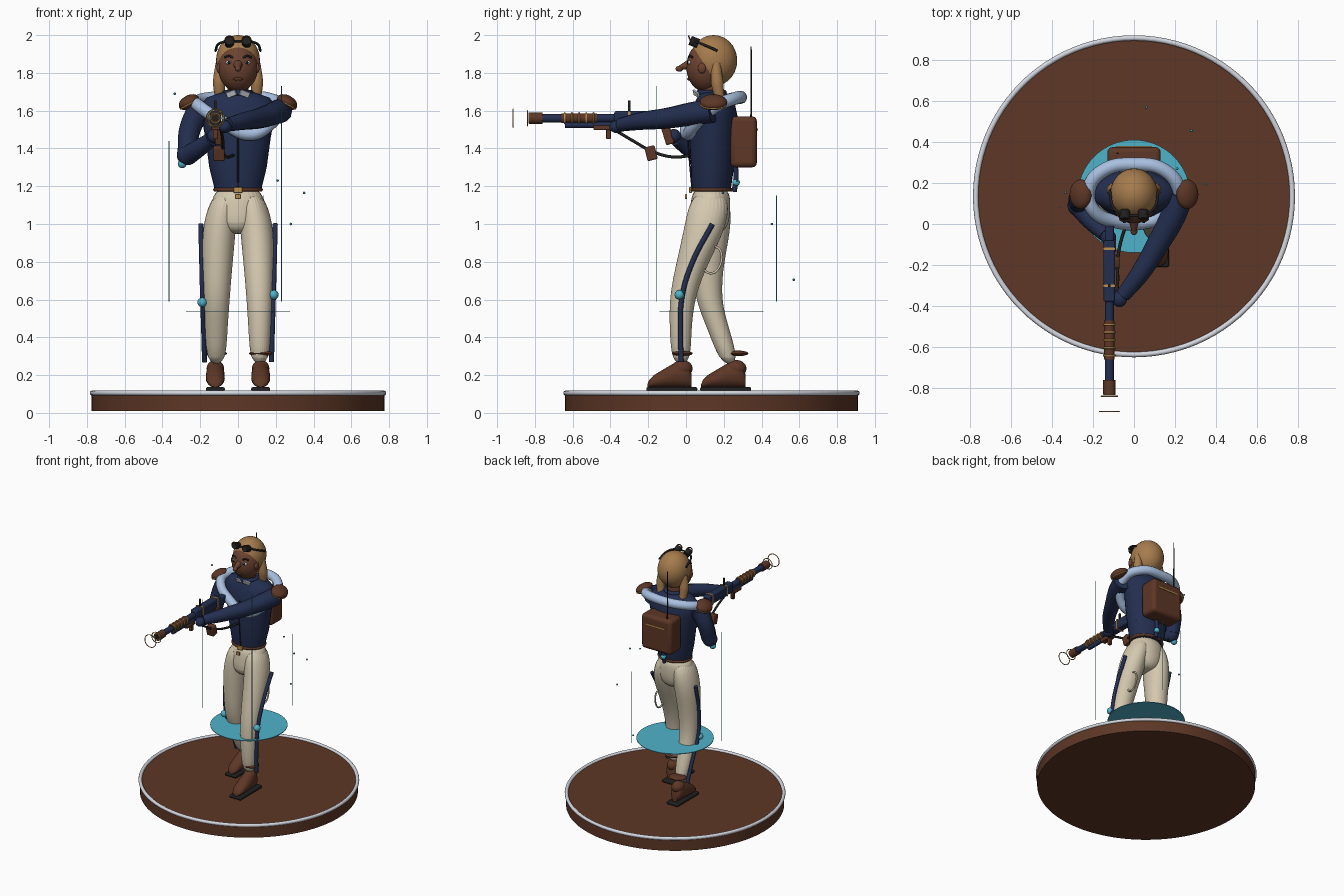
import bpy, bmesh, math
from mathutils import Vector

cube = bpy.data.objects.get("Cube")
if cube:
    bpy.data.objects.remove(cube, do_unlink=True)


def material(name, r, g, b):
    m = bpy.data.materials.new(name)
    m.use_nodes = True
    m.diffuse_color = (r, g, b, 1)
    node = next(n for n in m.node_tree.nodes if n.type == 'BSDF_PRINCIPLED')
    node.inputs["Base Color"].default_value = (r, g, b, 1)
    node.inputs["Roughness"].default_value = 0.7
    return m


NAVY = material("navy", .017, .028, .08)
CREAM = material("cream", .66, .58, .43)
BROWN = material("leather brown", .11, .038, .019)
SKIN = material("skin", .15, .056, .03)
HAIR = material("tan hair", .38, .2, .075)
CYAN = material("cyan", .08, .45, .6)
BLUE = material("pale blue", .4, .53, .75)
WHITE = material("silver white", .66, .68, .74)
GOLD = material("gold", .5, .28, .08)
BLACK = material("black", .015, .014, .014)


def finish(name, mat):
    ob = bpy.context.object
    ob.name = name
    ob.data.materials.clear()
    ob.data.materials.append(mat)
    bpy.ops.object.shade_smooth_by_angle(angle=math.radians(40))
    return ob


def ball(name, mat, loc, size, rot=(0, 0, 0), seg=32):
    bpy.ops.mesh.primitive_uv_sphere_add(segments=seg, ring_count=seg // 2, location=loc, rotation=rot)
    bpy.context.object.scale = size if isinstance(size, tuple) else (size,) * 3
    return finish(name, mat)


def box(name, mat, loc, size, bevel=0, rot=(0, 0, 0)):
    bpy.ops.mesh.primitive_cube_add(size=1, location=loc, rotation=rot)
    bpy.context.object.scale = size
    bpy.ops.object.transform_apply(location=False, rotation=False, scale=True)
    if bevel:
        mod = bpy.context.object.modifiers.new("round", 'BEVEL')
        mod.width, mod.segments = bevel, 3
    return finish(name, mat)


def rod(name, mat, a, b, r, r2=None, sides=24):
    a, b = Vector(a), Vector(b)
    bpy.ops.mesh.primitive_cone_add(vertices=sides, radius1=r, radius2=r if r2 is None else r2,
                                    depth=(b - a).length, location=(a + b) / 2,
                                    rotation=(b - a).to_track_quat('Z', 'Y').to_euler())
    return finish(name, mat)


def ring(name, mat, loc, r, thick, rot=(0, 0, 0), seg=48):
    bpy.ops.mesh.primitive_torus_add(location=loc, rotation=rot, major_radius=r, minor_radius=thick,
                                     major_segments=seg, minor_segments=10)
    return finish(name, mat)


def tube(name, mat, pts, radii, closed=False):
    """Smooth round tube through points, with one radius or a radius per point."""
    cu = bpy.data.curves.new(name, 'CURVE')
    cu.dimensions, cu.bevel_depth, cu.bevel_resolution = '3D', 1, 4
    cu.resolution_u, cu.use_fill_caps = 8, True
    sp = cu.splines.new('BEZIER')
    sp.bezier_points.add(len(pts) - 1)
    sp.use_cyclic_u = closed
    for i, (bp, p) in enumerate(zip(sp.bezier_points, pts)):
        bp.co = p
        bp.radius = radii[i] if isinstance(radii, list) else radii
        bp.handle_left_type = bp.handle_right_type = 'AUTO'
    ob = bpy.data.objects.new(name, cu)
    bpy.context.collection.objects.link(ob)
    bpy.ops.object.select_all(action='DESELECT')
    ob.select_set(True)
    bpy.context.view_layer.objects.active = ob
    bpy.ops.object.convert(target='MESH')
    return finish(name, mat)


def loft(name, mat, rows, along='Z', n=28):
    """Ellipse sections: (centre, radius across x, radius on the third axis), then smoothed."""
    bm, loops = bmesh.new(), []
    for c, rx, rt in rows:
        loop = []
        for k in range(n):
            t = 2 * math.pi * k / n
            off = (rx * math.cos(t), rt * math.sin(t), 0) if along == 'Z' else (rx * math.cos(t), 0, rt * math.sin(t))
            loop.append(bm.verts.new(Vector(c) + Vector(off)))
        loops.append(loop)
    for a, b in zip(loops, loops[1:]):
        for k in range(n):
            bm.faces.new((a[k], a[(k + 1) % n], b[(k + 1) % n], b[k]))
    bm.faces.new(loops[0])
    bm.faces.new(loops[-1])
    bmesh.ops.recalc_face_normals(bm, faces=bm.faces)
    me = bpy.data.meshes.new(name)
    bm.to_mesh(me)
    bm.free()
    ob = bpy.data.objects.new(name, me)
    bpy.context.collection.objects.link(ob)
    bpy.ops.object.select_all(action='DESELECT')
    ob.select_set(True)
    bpy.context.view_layer.objects.active = ob
    return finish(name, mat)


# Display base with pale rim, hovering disc and thin light posts
CY = .135
rod("base", BROWN, (0, CY, .01), (0, CY, .105), .775, sides=96)
ring("base_rim", WHITE, (0, CY, .105), .772, .013, seg=96)
rod("hover_disc", CYAN, (0, CY, .533), (0, CY, .538), .275, sides=64)
for angle, top in ((-51.6, 1.73), (188.4, 1.44), (68.4, 1.15)):
    x, y = .37 * math.cos(math.radians(angle)), CY + .37 * math.sin(math.radians(angle))
    rod("light_post", CYAN, (x, y, .59), (x, y, top), .0025, sides=8)
for p in ((.28, .455, 1), (.06, .57, .705), (.35, .195, 1.165), (-.335, .155, 1.69), (.21, .27, 1.23)):
    ball("spark", CYAN, p, .007, seg=8)

# Legs, side stripes, knee beads, ankle rings and shoes
front_leg = ((1.0, .11), (.8, .035), (.62, -.02), (.45, -.03), (.25, -.025))
back_leg = ((1.0, .13), (.8, .115), (.6, .115), (.45, .17), (.25, .235))
for side, s, leg, heel, anklet in (("left", 1, front_leg, .03, -.02), ("right", -1, back_leg, .315, .275)):
    sizes = ((.1, .092, .115), (.108, .08, .085), (.113, .069, .068), (.115, .06, .058), (.115, .05, .05))
    rows = [((s * .062, .13, 1.18), .065, .1)]
    rows += [((s * cx, y, z), rx, ry) for (z, y), (cx, rx, ry) in zip(leg, sizes)]
    trouser = loft(side + "_trouser_leg", CREAM, rows)
    trouser.modifiers.new("smooth", 'SUBSURF').levels = 2
    stripe = [(s * (.197 - .02 * i / 4), y + .03 * (i == 0), z + .02 * (i == 4)) for i, (z, y) in enumerate(leg)]
    tube(side + "_leg_stripe", NAVY, stripe, .0135)
    ball(side + "_knee_bead", CYAN, (s * .19, leg[2][1] - .015, .605 + s * .02), .025)
    ball(side + "_ankle_ring", BROWN, (s * .122, anklet, .315), (.064, .055, .015))
    x = s * .12
    loft(side + "_shoe", BROWN, [((x, heel + dy, .135 + h / 2), w, h / 2) for dy, h, w in (
        (0, .07, .025), (-.015, .115, .04), (-.05, .14, .047), (-.09, .13, .049),
        (-.15, .095, .05), (-.2, .065, .043), (-.225, .04, .03), (-.235, .015, .01))], along='Y')
    ball(side + "_ankle", BROWN, (x, heel - .05, .235), (.046, .055, .045))
    box(side + "_sole", BLACK, (x, heel - .105, .125), (.1, .27, .022), .008)
seat = loft("trouser_hips", CREAM, [((0, .133, 1.2), .122, .098), ((0, .13, 1.1), .145, .107),
                                   ((0, .12, 1.0), .13, .11), ((0, .12, .945), .06, .07)])
seat.modifiers.new("smooth", 'SUBSURF').levels = 2
tube("hanging_loop", CREAM, [(.135, .155, .88), (.135, .1, .755), (.135, .16, .75)], .006, True)

# Jacket, belt, buckle and collar
loft("jacket", NAVY, [((0, .135, 1.175), .122, .1), ((0, .135, 1.21), .13, .106), ((0, .14, 1.3), .152, .114),
                      ((0, .142, 1.45), .172, .124), ((0, .15, 1.56), .192, .125), ((0, .15, 1.63), .2, .11),
                      ((0, .15, 1.67), .165, .09), ((0, .14, 1.7), .075, .065)])
ring("belt", BROWN, (0, .135, 1.182), .122, .01).scale = (1, .84, 1)
box("belt_buckle", GOLD, (0, .024, 1.18), (.045, .014, .03), .003)
box("buckle_tab", GOLD, (0, 0, 1.145), (.03, .012, .025), .003)
tube("jacket_zip", BLACK, [(0, .032, 1.19), (0, .02, 1.32), (0, .012, 1.45), (0, .022, 1.55)], .004)
rod("neck", SKIN, (0, .13, 1.66), (0, .13, 1.76), .055)
ring("collar_ring", NAVY, (0, .135, 1.695), .065, .016)
for s in (-1, 1):
    box("collar_flap", WHITE, (s * .035, .055, 1.69), (.055, .012, .03), .002, (.4, s * .3, s * .5))
    ball("shoulder_pad", BROWN, (s * .26, .145, 1.645), (.058, .072, .036), (0, s * .5, 0))
    ring("shoulder_trim", GOLD, (s * .258, .145, 1.635), .052, .005, (0, s * .5, 0)).scale = (1, 1.28, 1)
tube("rolled_scarf", BLUE, [(0, .29, 1.67), (.15, .26, 1.665), (.22, .16, 1.625), (.17, .05, 1.53), (.06, .01, 1.475),
                           (-.08, .01, 1.54), (-.2, .07, 1.62), (-.22, .17, 1.645), (-.15, .26, 1.665)], .034, True)

# Arms holding the launcher
tube("left_arm", NAVY, [(.225, .14, 1.6), (.19, .04, 1.585), (.115, -.1, 1.56), (.03, -.24, 1.545), (-.055, -.35, 1.525)],
     [.065, .062, .055, .047, .036])
ball("left_glove", NAVY, (-.07, -.365, 1.515), (.036, .04, .034))
tube("right_upper_arm", NAVY, [(-.21, .14, 1.6), (-.255, .13, 1.5), (-.27, .1, 1.37)], [.064, .058, .052])
ball("right_elbow", NAVY, (-.27, .09, 1.365), .054)
tube("right_forearm", NAVY, [(-.27, .09, 1.36), (-.21, .02, 1.4), (-.14, -.05, 1.45)], [.052, .047, .038])
ball("right_glove", NAVY, (-.125, -.065, 1.465), .038)
ball("elbow_bead", CYAN, (-.295, .09, 1.32), .024)

# Head, hair and face
ball("face", SKIN, (0, .102, 1.832), (.106, .1, .132), seg=40)
ball("hair_cap", HAIR, (0, .146, 1.865), (.116, .125, .135), seg=40)
rod("nose", SKIN, (0, .02, 1.845), (0, -.05, 1.822), .027, .007)
ball("nose_tip", SKIN, (0, -.035, 1.822), (.017, .02, .016), seg=16)
ball("lips", BROWN, (0, .018, 1.768), (.028, .012, .009), seg=16)
for s in (-1, 1):
    tube("hair_lock", HAIR, [(s * .095, .16, 1.85), (s * .1, .165, 1.75), (s * .092, .185, 1.63)], [.025, .034, .024])
    ball("ear", SKIN, (s * .1, .085, 1.825), (.014, .022, .028), seg=16)
    ball("eye", WHITE, (s * .047, .02, 1.855), (.017, .012, .011), seg=16)
    ball("pupil", BLACK, (s * .047, .01, 1.855), (.008, .006, .009), seg=12)
    tube("eyebrow", BLACK, [(s * .025, .017, 1.878), (s * .047, .02, 1.89), (s * .07, .035, 1.882)], .006)
    # Goggles pushed up on the hair
    rod("goggle_lens", BLACK, (s * .045, .065, 1.955), (s * .045, .022, 1.972), .025)
    ring("goggle_rim", BROWN, (s * .045, .023, 1.972), .024, .004, (1.95, 0, 0), seg=24)
    tube("goggle_strap", BLACK, [(s * .06, .045, 1.968), (s * .1, .08, 1.955), (s * .119, .165, 1.918)], .007)
rod("goggle_bridge", BLACK, (-.03, .04, 1.968), (.03, .04, 1.968), .006)

# Backpack with antenna and hanging cable
box("backpack", BROWN, (0, .305, 1.435), (.26, .14, .27), .025)
box("backpack_trim", GOLD, (0, .377, 1.5), (.17, .006, .01))
rod("antenna", BLACK, (-.08, .345, 1.55), (-.08, .345, 1.94), .005, .003, 10)
tube("pack_cable", NAVY, [(.01, .26, 1.32), (.01, .265, 1.25), (.01, .255, 1.17)], .014)
ball("cable_bead", CYAN, (.01, .265, 1.22), .02)

# Launcher
GX, GZ = -.12, 1.56


def gun_rod(name, mat, y1, y2, r, dz=0, sides=24):
    rod(name, mat, (GX, y1, GZ + dz), (GX, y2, GZ + dz), r, sides=sides)


gun_rod("barrel", NAVY, -.3, -.8, .022)
gun_rod("muzzle", BROWN, -.76, -.83, .03, 0, 12)
gun_rod("muzzle_bore", BLACK, -.82, -.832, .018)
gun_rod("barrel_sleeve", BROWN, -.47, -.66, .026)
gun_rod("under_tube", NAVY, -.36, -.64, .016, -.036)
gun_rod("energy_strip", CYAN, -.38, -.56, .006, -.02)
for i in range(5):
    ring("barrel_coil", GOLD, (GX, -.49 - i * .038, GZ), .027, .005, (math.pi / 2, 0, 0), 24)
for y, r in ((-.915, .048), (-.84, .04)):
    ring("aim_ring", GOLD, (GX, y, GZ), r, .003, (math.pi / 2, 0, 0))
ring("muzzle_trim", GOLD, (GX, -.83, GZ), .026, .004, (math.pi / 2, 0, 0), 24)
box("receiver", NAVY, (GX, -.23, GZ), (.056, .3, .075), .01)
box("stock", NAVY, (GX, -.04, GZ - .01), (.045, .12, .06), .01)
for y in (-.12, -.3):
    box("receiver_band", GOLD, (GX, y, GZ), (.06, .012, .079))
box("rear_sight", BLACK, (GX, -.3, GZ + .065), (.012, .012, .06))
box("fore_grip", BROWN, (GX, -.41, GZ - .08), (.025, .025, .06), .005)
box("fore_mount", BROWN, (GX, -.44, GZ - .05), (.045, .1, .025), .005)
box("power_cell", BROWN, (-.1, -.185, 1.375), (.06, .055, .075), .008, (.25, 0, 0))
box("trigger_grip", BROWN, (GX + .015, -.1, 1.48), (.035, .045, .12), .008, (.3, 0, 0))
tube("carry_strap", BLACK, [(-.09, -.38, 1.5), (-.08, -.28, 1.44), (-.08, -.18, 1.385), (-.06, -.07, 1.355),
                           (-.02, .04, 1.365)], .008)
